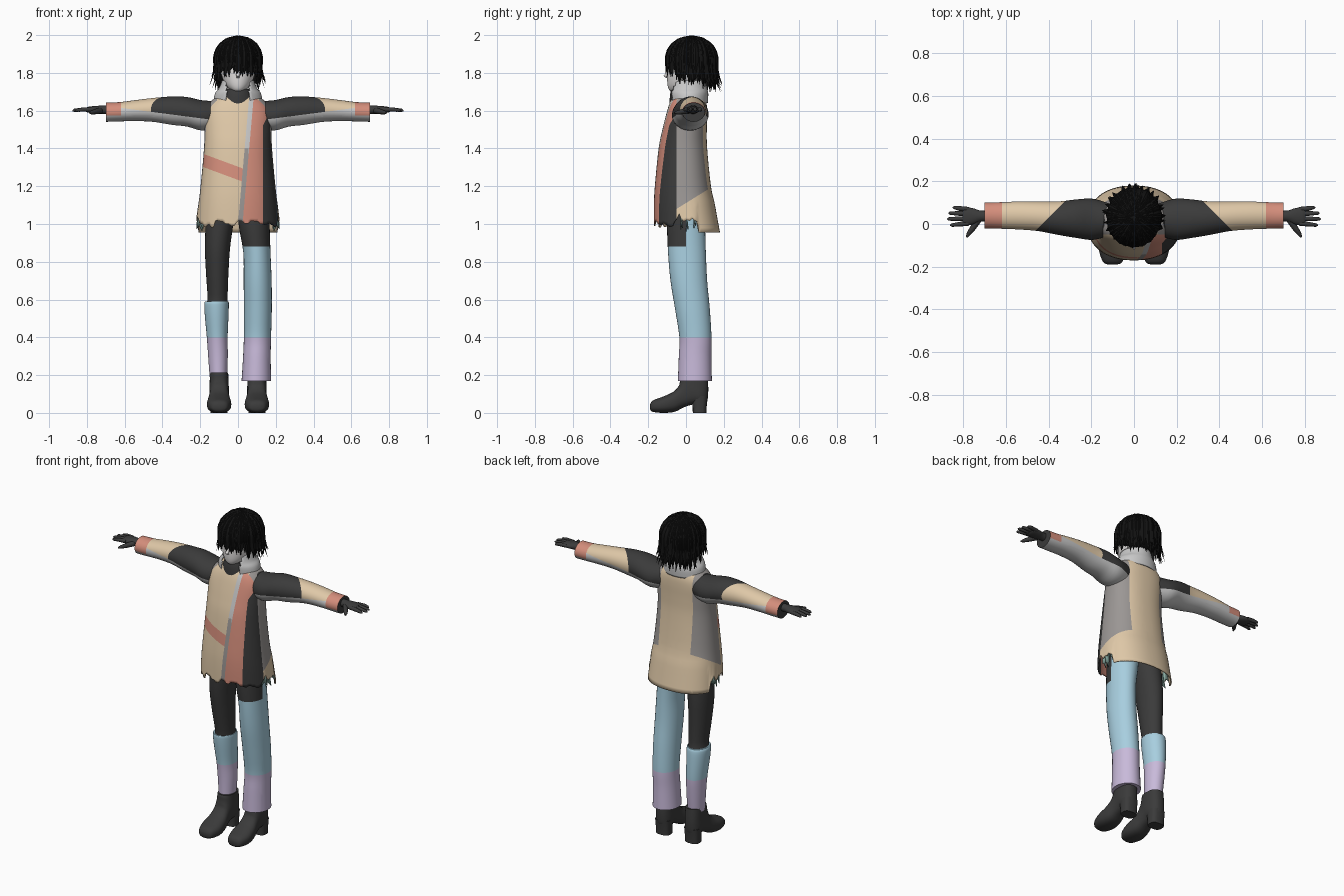
import bpy, bmesh, random
from math import sin, cos, pi, copysign
from mathutils import Vector as V

random.seed(4)
cube = bpy.data.objects.get("Cube")
if cube:
    bpy.data.objects.remove(cube)


def material(name, r, g, b):
    m = bpy.data.materials.new(name)
    m.use_nodes = True
    m.diffuse_color = (r, g, b, 1)
    m.node_tree.nodes["Principled BSDF"].inputs["Base Color"].default_value = (r, g, b, 1)
    return m


BLACK = material("hair black", .006, .006, .006)
SKIN = material("pale skin", .75, .73, .72)
TAN = material("tan cloth", .74, .58, .39)
PINK = material("salmon cloth", .66, .27, .20)
DARK = material("charcoal", .043, .043, .043)
LIGHT = material("light grey", .58, .58, .58)
GREY = material("mid grey", .33, .31, .30)
BLUE = material("light blue", .39, .62, .74)
LILAC = material("lavender", .58, .49, .70)
TEAL = material("pale teal", .32, .52, .46)


def spline(rows, k=4):
    """Catmull-Rom through rows of numbers."""
    out = []
    for i in range(len(rows) - 1):
        a, b, c, d = (rows[min(max(j, 0), len(rows) - 1)] for j in range(i - 1, i + 3))
        for q in range(k):
            t = q / k
            out.append([.5 * (2 * f + (g - e) * t + (2 * e - 5 * f + 4 * g - h) * t * t
                              + (3 * f - e - 3 * g + h) * t ** 3) for e, f, g, h in zip(a, b, c, d)])
    return out + [list(rows[-1])]


def ring(c, u, v, n=28, p=1.0):
    def power(w):
        return copysign(abs(w) ** p, w)
    return [V(c) + V(u) * power(cos(2 * pi * i / n)) + V(v) * power(sin(2 * pi * i / n)) for i in range(n)]


def loft(bm, rings, cap=True):
    rows = [[bm.verts.new(p) for p in r] for r in rings]
    n = len(rows[0])
    for a, b in zip(rows, rows[1:]):
        for i in range(n):
            bm.faces.new((a[i], a[(i + 1) % n], b[(i + 1) % n], b[i]))
    if cap:
        bm.faces.new(rows[0][::-1])
        bm.faces.new(rows[-1])


def tube(bm, pts, radii, side, flat=1.0, n=12):
    d = (V(pts[-1]) - V(pts[0])).normalized()
    u = (V(side) - d * d.dot(V(side))).normalized()
    w = d.cross(u)
    loft(bm, [ring(p, u * r, w * r * flat, n) for p, r in zip(pts, radii)])


def finish(name, bm, mats, rule=None, cuts=(), thick=0, angle=50):
    bmesh.ops.recalc_face_normals(bm, faces=bm.faces)
    for co, no in cuts:
        bmesh.ops.bisect_plane(bm, geom=bm.verts[:] + bm.edges[:] + bm.faces[:],
                               plane_co=co, plane_no=no, dist=1e-5)
    bm.normal_update()
    if rule:
        for f in bm.faces:
            f.material_index = mats.index(rule(f.calc_center_median(), f.normal))
    me = bpy.data.meshes.new(name)
    bm.to_mesh(me)
    bm.free()
    ob = bpy.data.objects.new(name, me)
    bpy.context.collection.objects.link(ob)
    for m in mats:
        me.materials.append(m)
    for o in bpy.context.selected_objects:
        o.select_set(False)
    ob.select_set(True)
    bpy.context.view_layer.objects.active = ob
    bpy.ops.object.shade_smooth_by_angle(angle=angle * pi / 180)
    if thick:
        mod = ob.modifiers.new("cloth thickness", "SOLIDIFY")
        mod.thickness = thick
    return ob


# Coat body: rows are height, half width, front y, back y
def body_rings(rows, n, p, k=4):
    return [ring((0, (f + b) / 2, z), (hx, 0, 0), (0, (b - f) / 2, 0), n, p) for z, hx, f, b in spline(rows, k)]


coat = body_rings([(1.0, .22, -.17, .18), (1.1, .21, -.17, .155), (1.2, .198, -.165, .132), (1.4, .18, -.145, .112),
                   (1.5, .178, -.125, .11), (1.58, .178, -.105, .112), (1.63, .16, -.09, .11),
                   (1.665, .125, -.075, .1), (1.69, .08, -.06, .08)], 96, .88)
jag = [random.uniform(-.022, .02) for _ in range(96)]
for r in coat:
    for i, p in enumerate(r):
        hem = -.045 if p.y > .06 else jag[i // 2] if p.y < -.06 else .035 + jag[i]
        p.z += hem * max(0, 1 - (p.z - 1) / .12)
bm = bmesh.new()
loft(bm, coat, False)


def coat_colour(c, n):
    stripe = c.x - (c.z - 1) * .088
    if c.z > 1.57 and abs(c.x) > .17 - (c.z - 1.6) * .6 and not (c.x > 0 and c.y < -.05):
        return DARK
    if c.y > -.05:
        panel = abs(c.x) > .11 and c.z > 1.08 + (c.y + .05) * .62
        return GREY if panel else TAN
    if stripe < 0:
        return PINK if 1.30 < c.z + (c.x + .18) * .37 < 1.37 else TAN
    if stripe < .024:
        return LIGHT if c.z > 1.38 else GREY
    return PINK if c.x < .132 + max(0, c.z - 1.52) * .5 else DARK


finish("coat", bm, [TAN, PINK, DARK, LIGHT, GREY], coat_colour, [
    ((0, 0, 1), (1, 0, -.088)), ((.024, 0, 1), (1, 0, -.088)), ((.132, 0, 1), (1, 0, 0)),
    ((.132, 0, 1.52), (1, 0, -.5)), ((0, -.05, 1), (0, 1, 0)), ((.11, 0, 1), (1, 0, 0)),
    ((-.11, 0, 1), (1, 0, 0)), ((0, -.05, 1.08), (0, -.62, 1)), ((-.18, 0, 1.3), (.37, 0, 1)),
    ((-.18, 0, 1.37), (.37, 0, 1)), ((.17, 0, 1.6), (1, 0, .6)), ((-.17, 0, 1.6), (-1, 0, .6))], thick=.006)

# Torn lining at the hem
bm = bmesh.new()
for s in (1, -1):
    for x, y, drop in ((.2, -.03, .97), (.205, 0, .96), (.2, .04, .98)):
        pts = [(x - .025, y, 1.06), (x + .01, y, 1.06), (x + .016, y + .01, drop + .01), (x, y, drop + .03),
               (x - .015, y, drop)]
        bm.faces.new([bm.verts.new((s * a, b, c)) for a, b, c in pts])
finish("torn_lining", bm, [TEAL], thick=.004)

# Open collar with a dark inner neck
bm = bmesh.new()
loft(bm, body_rings([(1.64, .13, -.085, .115), (1.69, .122, -.09, .118), (1.72, .1, -.088, .112),
                     (1.76, .085, -.08, .105)], 48, 1), False)
bmesh.ops.delete(bm, geom=[f for f in bm.faces if f.calc_center_median().y < 0
                           and abs(f.calc_center_median().x) < .062], context="FACES")
finish("collar", bm, [LIGHT], thick=.006)
bm = bmesh.new()
loft(bm, body_rings([(1.62, .1, -.088, .09), (1.68, .085, -.085, .09), (1.715, .07, -.078, .08)], 32, 1))
finish("inner_neck", bm, [DARK])

# Sleeves and gloved hands
SLEEVE = [(.10, .02, 1.58, .07, .07), (.19, .022, 1.575, .096, .08), (.27, .025, 1.594, .09, .078),
          (.35, .027, 1.6, .079, .075), (.45, .036, 1.604, .069, .063), (.55, .04, 1.6, .065, .055),
          (.63, .04, 1.594, .062, .051), (.70, .04, 1.592, .06, .051)]


def sleeve_colour(c, n):
    x = abs(c.x)
    if x > .699:
        return DARK
    if c.z < (1.575 if x > .62 else 1.56 + (x - .2) * .13):
        return LIGHT
    return PINK if x > .62 else DARK if x + c.y < .43 else TAN


for s, side in ((1, "left"), (-1, "right")):
    bm = bmesh.new()
    loft(bm, [ring((s * x, y, z), (0, a, 0), (0, 0, b), 40) for x, y, z, a, b in spline(SLEEVE)])
    finish(side + "_sleeve", bm, [TAN, PINK, DARK, LIGHT], sleeve_colour, [
        ((s * .2, 0, 1.56), (-s * .13, 0, 1)), ((s * .62, 0, 0), (1, 0, 0)), ((s * .43, 0, 0), (s, 1, 0)),
        ((0, 0, 1.575), (0, 0, 1))])
    bm = bmesh.new()
    palm = [(.68, .037, .026, .024), (.72, .037, .026, .022), (.755, .036, .038, .02),
            (.79, .036, .042, .016), (.805, .036, .036, .01)]
    loft(bm, [ring((s * x, y, 1.605), (0, a, 0), (0, 0, b), 20) for x, y, a, b in spline(palm)])
    for y, end in ((.003, .862), (.026, .876), (.048, .87), (.069, .85)):
        tip = y + (y - .036) * .25
        tube(bm, [(s * .775, y, 1.606), (s * .82, (y + tip) / 2, 1.606), (s * (end - .008), tip, 1.602),
                  (s * end, tip, 1.6)], (.011, .011, .008, .003), (0, 1, 0))
    tube(bm, [(s * .73, .02, 1.6), (s * .755, -.018, 1.595), (s * .775, -.045, 1.59), (s * .785, -.062, 1.588)],
         (.016, .014, .01, .004), (0, 0, 1))
    finish(side + "_glove", bm, [DARK])

# Trousers: rows are height, x, y, half width, half depth
LEFT = [(.17, .097, .047, .078, .09), (.3, .1, .048, .073, .086), (.4, .103, .05, .072, .085),
        (.55, .105, .034, .074, .092), (.7, .104, .015, .074, .097), (.85, .1, .005, .072, .1),
        (1.0, .085, 0, .082, .1), (1.12, .08, 0, .08, .09)]
RIGHT = [(.19, -.104, .045, .046, .056), (.3, -.106, .05, .052, .063), (.4, -.11, .05, .055, .07),
         (.52, -.113, .04, .063, .077), (.585, -.113, .034, .064, .077), (.6, -.108, .03, .053, .067),
         (.75, -.11, .015, .06, .08), (.9, -.107, .005, .068, .092), (1.12, -.085, 0, .08, .09)]


def left_colour(c, n):
    return LILAC if c.z < .4 else DARK if c.z > .88 and c.y < 0 else BLUE


def right_colour(c, n):
    return LILAC if c.z < .4 else BLUE if c.z < .59 else DARK


for name, rows, rule, cuts in (
        ("left_trouser_leg", LEFT, left_colour, [((0, 0, .88), (0, 0, 1)), ((0, 0, 0), (0, 1, 0))]),
        ("right_trouser_leg", RIGHT, right_colour, [((0, 0, .59), (0, 0, 1))])):
    bm = bmesh.new()
    loft(bm, [ring((x, y, z), (a, 0, 0), (0, b, 0), 32) for z, x, y, a, b in spline(rows)])
    finish(name, bm, [BLUE, LILAC, DARK], rule, cuts + [((0, 0, .4), (0, 0, 1))])

# Heeled boots: rows are sole y, sole z, upper y, upper z, half width
BOOT = [(-.19, .02, -.19, .045, .022), (-.178, .006, -.175, .066, .046), (-.12, 0, -.125, .085, .064),
        (-.06, .006, -.07, .11, .06), (-.01, .03, -.04, .14, .052), (.04, .045, -.032, .165, .05),
        (.105, .05, -.028, .185, .052), (.118, .12, -.026, .205, .05), (.112, .215, -.022, .215, .048)]
for s, side in ((1, "left"), (-1, "right")):
    bm = bmesh.new()
    rings = []
    for y0, z0, y1, z1, w in spline(BOOT):
        a, b = V((s * .1, y0, z0)), V((s * .1, y1, z1))
        rings.append(ring((a + b) / 2, (w, 0, 0), (b - a) / 2, 28, .8))
    loft(bm, rings)
    loft(bm, [ring((s * .1, .072, z), (w, 0, 0), (0, d, 0), 20, .7)
              for z, w, d in ((0, .045, .036), (.03, .045, .037), (.09, .048, .044))])
    finish(side + "_boot", bm, [DARK])

# Head and nose
bm = bmesh.new()
loft(bm, body_rings([(1.7, .02, -.075, -.03), (1.712, .042, -.09, .02), (1.74, .068, -.098, .07),
                     (1.79, .088, -.1, .11), (1.86, .1, -.098, .13), (1.92, .094, -.08, .13),
                     (1.96, .06, -.04, .1)], 40, 1))
tube(bm, [(0, -.09, 1.815), (0, -.103, 1.79), (0, -.111, 1.782), (0, -.098, 1.772)],
     (.006, .01, .008, .008), (1, 0, 0))
finish("head", bm, [SKIN])

# Hair: scalp cap plus layered pointed locks
bm = bmesh.new()
bmesh.ops.create_uvsphere(bm, u_segments=40, v_segments=24, radius=1)
for v in bm.verts:
    v.co = V((v.co.x * .119, .03 + v.co.y * .13, 1.87 + v.co.z * .124))
bmesh.ops.delete(bm, geom=[v for v in bm.verts if v.co.z < 1.76 or (v.co.y < -.02 and v.co.z < 1.85)],
                 context="VERTS")
for i in range(190):
    a = 2 * pi * (i * .618 % 1)
    front = max(0, -sin(a))
    end = (1.80 if front > .6 else 1.755 if sin(a) < .3 else 1.72) + random.uniform(-.025, .03)
    flare = random.choice((0, 0, .006, .014, .035)) * (1 - .7 * front)
    start, size, width = random.uniform(.05, .7), random.uniform(.98, 1.04), random.uniform(.011, .019)
    out, across = V((cos(a), sin(a), 0)), V((-sin(a), cos(a), 0))
    rings = []
    for k in range(9):
        t = k / 8
        q = min(1, t / .55)
        phi = start + (pi / 2 - start) * q
        low = max(0, (t - .55) / .45)
        r = size * sin(phi) * (1 - .07 * low)
        c = V((cos(a) * .122 * r, .03 + sin(a) * .132 * r, 1.87 + .125 * cos(phi) + (end - 1.87) * low))
        c += out * flare * low ** 2 + across * .008 * low * sin(i)
        w = width * max(.04, min(1, .4 + 3 * t) * (1 - low ** 2))
        normal = out * sin(phi) + V((0, 0, cos(phi)))
        rings.append([c - across * w, c + normal * w * .4, c + across * w, c - normal * w * .3])
    loft(bm, rings)
finish("hair", bm, [BLACK], angle=40)
